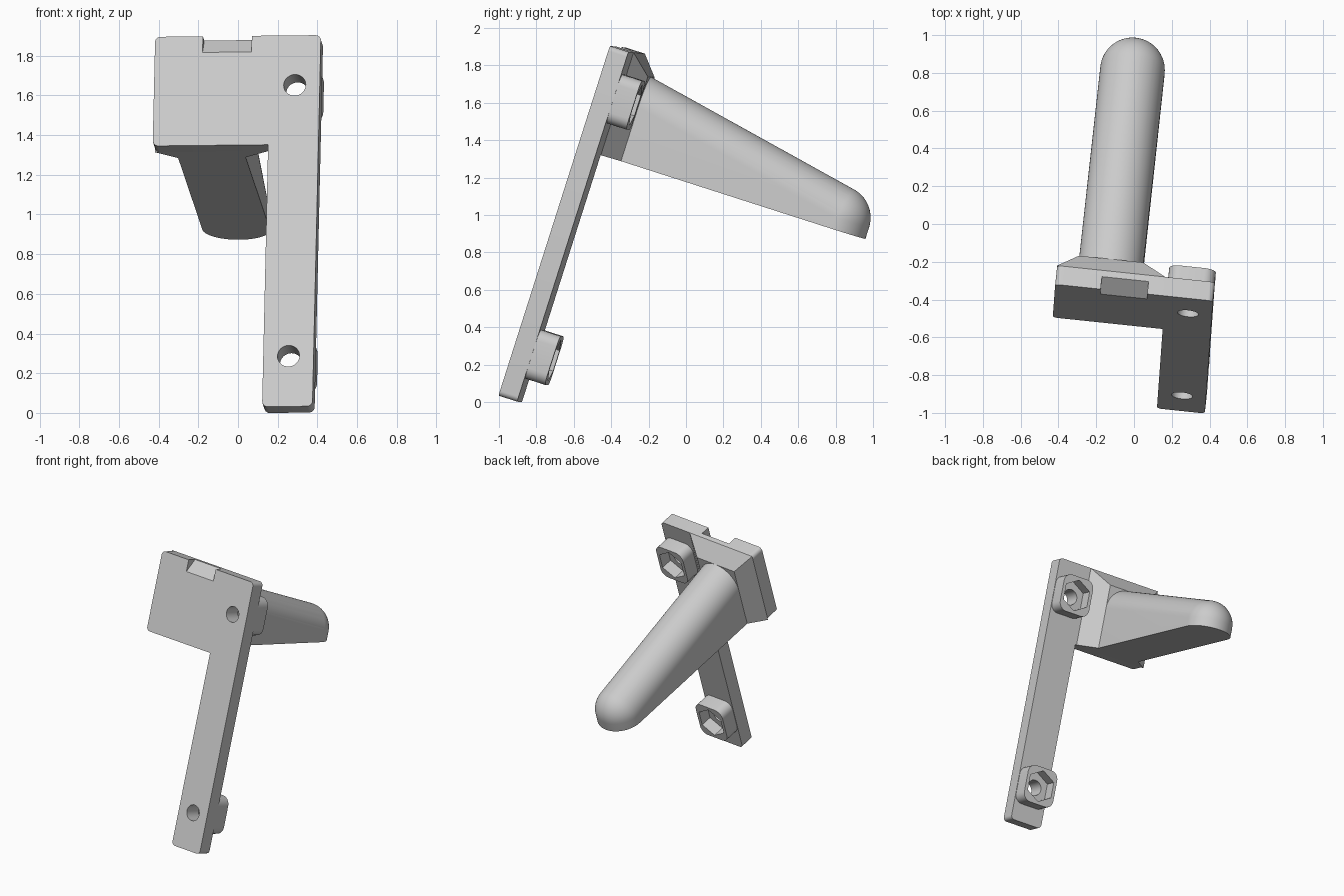
import bpy, bmesh
from math import pi, sin, cos, radians
from mathutils import Matrix, Vector

if "Cube" in bpy.data.objects:
    bpy.data.objects.remove(bpy.data.objects["Cube"])

grey = bpy.data.materials.new("light grey plastic")
grey.use_nodes = True
COLOUR = (0.6, 0.6, 0.6, 1)
grey.diffuse_color = COLOUR
grey.node_tree.nodes["Principled BSDF"].inputs["Base Color"].default_value = COLOUR

# Local frame: x across, y out of the back of the plate, z up along the plate
PLACE = (Matrix.Translation((0.375, -1.003, 0.034))
         @ Matrix.Rotation(radians(-6), 4, 'Z')
         @ Matrix.Rotation(radians(-0.6), 4, 'Y')
         @ Matrix.Rotation(radians(-17.7), 4, 'X'))

THICK = 0.105                      # plate thickness
LENGTH, HEAD_Z = 1.963, 1.386      # plate top, underside of the head
HEAD_W, LEG_W = 0.84, 0.255
ROOT_Y, ROOT_Z = 0.205, 1.86       # where the arm leaves its flared base
ARM_X, ARM_R = -0.561, 0.171
BOLT_X, BOLT_Z = -0.127, (0.267, 1.70)
BOSS_Y = 0.217


def make(name, bm):
    bmesh.ops.recalc_face_normals(bm, faces=bm.faces)
    mesh = bpy.data.meshes.new(name)
    bm.to_mesh(mesh)
    bm.free()
    mesh.materials.append(grey)
    ob = bpy.data.objects.new(name, mesh)
    bpy.context.collection.objects.link(ob)
    return ob


def rounded(points, radii, steps=6):
    """Round the corners of a polygon in the x-z plane."""
    out = []
    for i, p in enumerate(points):
        p, r = Vector(p), radii[i]
        if r == 0:
            out.append(p)
            continue
        a = (Vector(points[i - 1]) - p).normalized() * r
        b = (Vector(points[(i + 1) % len(points)]) - p).normalized() * r
        for k in range(steps + 1):
            t = k / steps * pi / 2
            out.append(p + a * (1 - sin(t)) + b * (1 - cos(t)))
    return out


def prism(name, outline, y0, y1):
    """Extrude an x-z outline along y."""
    bm = bmesh.new()
    face = bm.faces.new([bm.verts.new((x, y0, z)) for x, z in outline])
    new = bmesh.ops.extrude_face_region(bm, geom=[face])["geom"]
    verts = [g for g in new if isinstance(g, bmesh.types.BMVert)]
    bmesh.ops.translate(bm, verts=verts, vec=(0, y1 - y0, 0))
    return make(name, bm)


def ring(x, z, r, n):
    return [(x + r * sin(2 * pi * k / n), z + r * cos(2 * pi * k / n)) for k in range(n)]


def hull(name, points):
    bm = bmesh.new()
    for p in points:
        bm.verts.new(p)
    res = bmesh.ops.convex_hull(bm, input=bm.verts)
    loose = [v for v in bm.verts if not v.link_faces]
    bmesh.ops.delete(bm, geom=loose, context='VERTS')
    bmesh.ops.dissolve_limit(bm, angle_limit=0.01, verts=bm.verts, edges=bm.edges)
    return make(name, bm)


def cut(ob, cutter):
    cutter.hide_render = True
    mod = ob.modifiers.new("cut", 'BOOLEAN')
    mod.operation, mod.solver, mod.object = 'DIFFERENCE', 'EXACT', cutter
    bpy.context.view_layer.objects.active = ob
    bpy.ops.object.modifier_apply(modifier=mod.name)
    bpy.data.objects.remove(cutter)


# L-shaped plate: wide head and long leg
corners = [(-HEAD_W, HEAD_Z), (-LEG_W, HEAD_Z), (-LEG_W, 0), (0, 0), (0, LENGTH), (-HEAD_W, LENGTH)]
plate = prism("mounting_plate", rounded(corners, [0.028, 0, 0.028, 0.028, 0.028, 0.028]), 0, THICK)

# Sloped notch in the top front edge of the head
slope = 0.085 / 0.07
notch = [(x, y, z) for x in (-0.598, -0.35)
         for y, z in ((-0.05, LENGTH - 0.085 - 0.05 * slope),
                      (-0.05, LENGTH + 0.05), (0.07 + 0.05 / slope, LENGTH + 0.05))]
cut(plate, hull("notch_cutter", notch))

# Nut bosses on the back, with bolt holes and hexagonal pockets
parts = [plate]
for label, z in zip(("lower", "upper"), BOLT_Z):
    w, h = 0.124, 0.137
    box = [(BOLT_X - w, z - h), (BOLT_X + w, z - h), (BOLT_X + w, z + h), (BOLT_X - w, z + h)]
    boss = prism(label + "_nut_boss", rounded(box, [0.06] * 4), THICK, BOSS_Y)
    cut(boss, prism("pocket_cutter", ring(BOLT_X, z, 0.115, 6), THICK + 0.025, BOSS_Y + 0.1))
    for ob in (plate, boss):
        cut(ob, prism("hole_cutter", ring(BOLT_X, z, 0.056, 32), -0.1, BOSS_Y + 0.1))
    parts.append(boss)

# Flared base between the head and the arm
flare = [(x, THICK, z) for x in (-HEAD_W, -LEG_W - 0.01) for z in (HEAD_Z, LENGTH)]
flare += [(ARM_X + s * ARM_R, ROOT_Y, z) for s in (-1, 1) for z in (HEAD_Z, ROOT_Z)]
parts.append(hull("arm_base", flare))

# Tapered arm: flat underside, round top, ball-shaped tip
tip_y, tip_z = 1.394, HEAD_Z + 0.065
N = 32
arm = [(ARM_X + s * ARM_R, ROOT_Y, HEAD_Z) for s in (-1, 1)]
for i in range(N + 1):
    a = pi * i / N
    x = ARM_X + ARM_R * cos(a)
    arm.append((x, ROOT_Y, ROOT_Z - ARM_R + ARM_R * sin(a)))
    arm.append((x, tip_y + ARM_R * sin(a), HEAD_Z))
    for j in range(N // 2 + 1):
        b = pi * j / N
        arm.append((ARM_X + ARM_R * cos(a) * cos(b),
                    tip_y + ARM_R * sin(a) * cos(b), tip_z + ARM_R * sin(b)))
parts.append(hull("arm", arm))

# Tilt everything into place and shade
for ob in parts:
    ob.data.transform(PLACE)
    bpy.ops.object.select_all(action='DESELECT')
    ob.select_set(True)
    bpy.context.view_layer.objects.active = ob
    bpy.ops.object.shade_smooth_by_angle(angle=radians(28))
